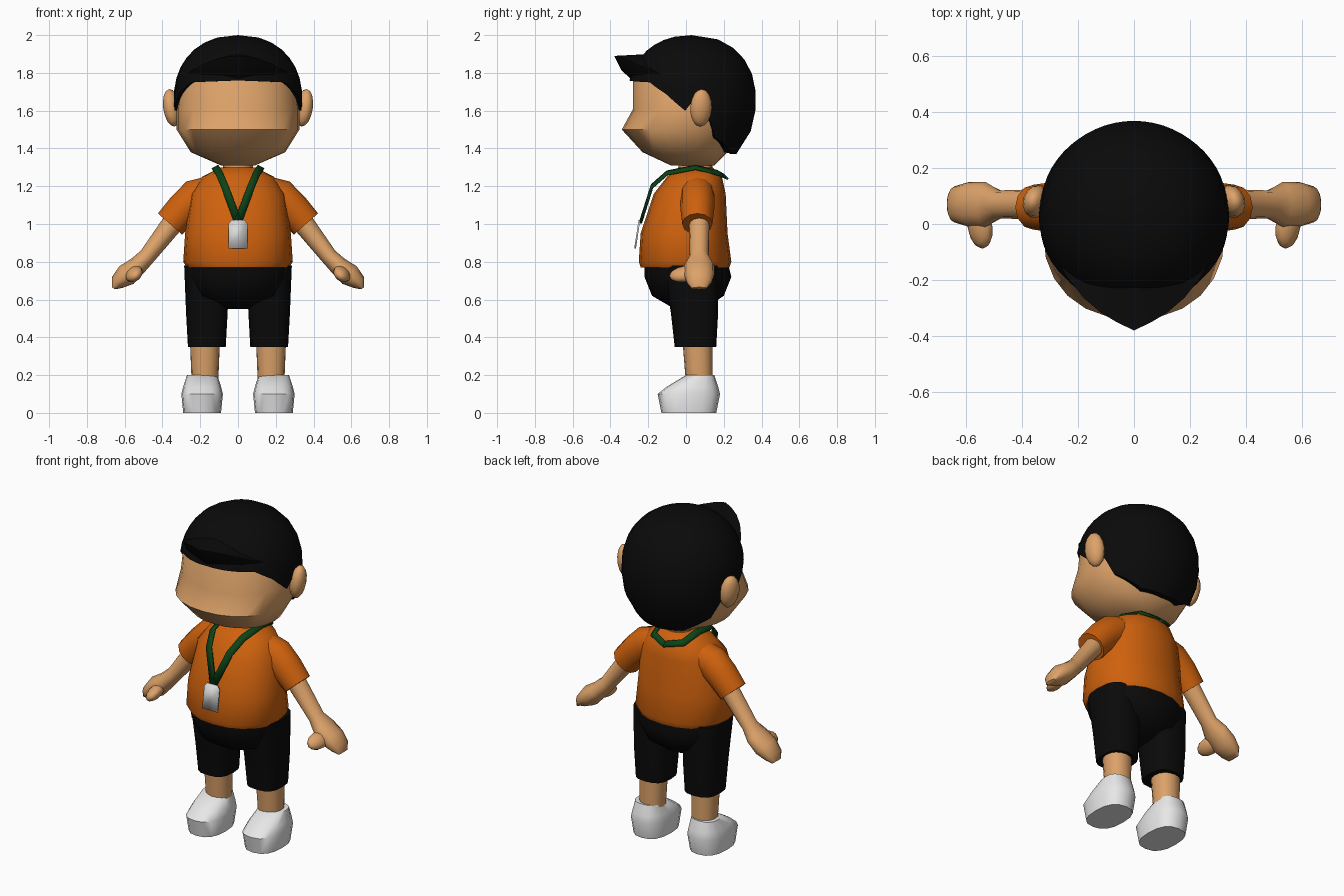
import bpy, bmesh, math
from mathutils import Vector, Matrix, Euler

if "Cube" in bpy.data.objects:
    bpy.data.objects.remove(bpy.data.objects["Cube"])


def material(name, red, green, blue):
    mat = bpy.data.materials.new(name)
    mat.use_nodes = True
    colour = (red, green, blue, 1)
    mat.diffuse_color = colour
    mat.node_tree.nodes["Principled BSDF"].inputs["Base Color"].default_value = colour
    return mat


skin = material("skin", .72, .36, .14)
black = material("black", .003, .003, .003)
orange = material("orange", .62, .12, .004)
dark_green = material("dark green", .004, .055, .008)
white = material("white", .8, .8, .8)
badge_grey = material("badge grey", .7, .7, .7)


def finish(name, bm, mat, mirror=False, merge=True, thickness=0):
    """Turn a bmesh into a smooth object, mirrored or thickened on request."""
    bmesh.ops.remove_doubles(bm, verts=bm.verts, dist=.001)
    bmesh.ops.recalc_face_normals(bm, faces=bm.faces)
    mesh = bpy.data.meshes.new(name)
    bm.to_mesh(mesh)
    bm.free()
    mesh.materials.append(mat)
    mesh.shade_smooth()
    mesh.set_sharp_from_angle(angle=math.radians(50))
    part = bpy.data.objects.new(name, mesh)
    bpy.context.collection.objects.link(part)
    if mirror:
        modifier = part.modifiers.new("mirror", "MIRROR")
        modifier.use_mirror_merge = merge
    if thickness:
        modifier = part.modifiers.new("thickness", "SOLIDIFY")
        modifier.thickness = thickness
        modifier.offset = 0


def grid(bm, rows, closed=False):
    """Join rows of points with quads."""
    rows = [[bm.verts.new(point) for point in row] for row in rows]
    count = len(rows[0])
    for lower, upper in zip(rows, rows[1:]):
        for i in range(count if closed else count - 1):
            j = (i + 1) % count
            bm.faces.new((lower[i], lower[j], upper[j], upper[i]))
    return rows


def tube(name, rings, mat, sides, power, **options):
    """Skin over rounded rings, each a centre and two half axes."""
    def bulge(value):
        return math.copysign(abs(value) ** (2 / power), value)

    turns = [math.tau * i / sides for i in range(sides)]
    bm = bmesh.new()
    rows = grid(bm, [[centre + across * bulge(math.cos(turn)) + along * bulge(math.sin(turn))
                      for turn in turns] for centre, across, along in rings], closed=True)
    bm.faces.new(rows[0])
    bm.faces.new(rows[-1])
    finish(name, bm, mat, **options)


def stack(name, levels, mat, x=0, sides=16, power=2.2, **options):
    """Level rings, each a height, half width, front and back."""
    rings = [(Vector((x, (front + back) / 2, z)), Vector((width, 0, 0)),
              Vector((0, (back - front) / 2, 0))) for z, width, front, back in levels]
    tube(name, rings, mat, sides, power, **options)


def limb(name, stations, y, mat):
    """Mirrored rings square to a path, each x, z, half depth and half thickness."""
    rings = []
    for i, (x, z, depth, thick) in enumerate(stations):
        before, after = stations[max(i - 1, 0)], stations[min(i + 1, len(stations) - 1)]
        run = Vector((after[0] - before[0], 0, after[1] - before[1])).normalized()
        rings.append((Vector((x, y, z)), Vector((-run.z, 0, run.x)) * thick,
                      Vector((0, depth, 0))))
    tube(name, rings, mat, sides=12, power=2, mirror=True)


def ellipsoid_pair(name, centre, radii, turn, mat):
    bm = bmesh.new()
    bmesh.ops.create_uvsphere(bm, u_segments=12, v_segments=8, radius=1,
                              matrix=Matrix.LocRotScale(Vector(centre), Euler(turn), Vector(radii)))
    finish(name, bm, mat, mirror=True)


# Head with a forward muzzle, neck and ears
stack("head", [(1.31, .09, -.08, .15), (1.38, .25, -.23, .22), (1.5, .325, -.34, .28),
               (1.61, .325, -.28, .31), (1.77, .3, -.28, .29), (1.9, .2, -.18, .2)],
      skin, sides=24)
stack("neck", [(1.24, .08, -.04, .14), (1.34, .08, -.04, .14)], skin)
ellipsoid_pair("ears", (.35, .08, 1.615), (.045, .06, .1), (0, .15, .3), skin)

# Hair cap: a full dome cut along a hem given by angle from the front
HEM = [(0, 1.76), (48, 1.75), (66, 1.69), (84, 1.6), (94, 1.67), (107, 1.55),
       (114, 1.46), (144, 1.38), (180, 1.37)]


def hem_height(angle):
    for (start, z), (end, next_z) in zip(HEM, HEM[1:]):
        if angle <= end:
            return z + (next_z - z) * (angle - start) / (end - start)


def dome_point(angle, z, scale=1):
    drop = abs(z - 1.66) / (.34 if z > 1.66 else .38)
    radius = scale * .34 * max(0, 1 - drop ** 2.2) ** (1 / 2.2)
    turn = math.radians(angle)
    return radius * math.sin(turn), .03 - radius * math.cos(turn), z


bm = bmesh.new()
columns = []
for angle in range(0, 181, 6):
    hem = hem_height(angle)
    column = [dome_point(angle, 2 - (2 - hem) * (k / 8) ** 1.6) for k in range(9)]
    columns.append(column + [dome_point(angle, hem, scale=.86)])
grid(bm, columns)
finish("hair", bm, black, mirror=True)

# Fringe: a pointed peak over the forehead, fading into the temples
bm = bmesh.new()
columns = []
for step in range(6):
    x = .06 * step
    y = -.38 + .45 * x + 6 * x ** 3
    z = 1.89 - 1.3 * x * x
    columns.append([(x * .7, y * .5, z + .01), (x, y, z), (x, y * .9, z / 2 + .87),
                    (x * .95, y * .75, 1.76), (x * .7, y * .5, 1.79)])
grid(bm, columns)
finish("fringe", bm, black, mirror=True)

# Shirt and sleeves
stack("shirt", [(.77, .27, -.24, .23), (.8, .29, -.25, .24), (.95, .28, -.24, .22),
                (1.16, .25, -.17, .21), (1.25, .19, -.1, .19), (1.3, .09, -.04, .14)],
      orange, sides=20)
limb("sleeves", [(.13, 1.18, .09, .08), (.22, 1.14, .09, .1), (.29, 1.08, .09, .09),
                 (.36, 1, .08, .085)], .06, orange)

# Arms ending in mitten hands, with thumbs to the front
limb("arms", [(.31, 1.05, .055, .06), (.48, .83, .05, .045), (.53, .78, .08, .05),
              (.59, .73, .08, .06), (.64, .69, .065, .04), (.66, .66, .04, .01)], .07, skin)
ellipsoid_pair("thumbs", (.55, -.01, .735), (.05, .08, .035), (.2, .7, 0), skin)

# Shorts: seat and two legs
stack("shorts_seat", [(.55, .06, -.06, .1), (.62, .22, -.18, .2), (.72, .27, -.22, .24),
                      (.8, .27, -.22, .22)], black, sides=20)
stack("shorts_legs", [(.35, .1, -.06, .16), (.53, .11, -.08, .17), (.78, .12, -.12, .17)],
      black, x=.165, power=2.8, mirror=True)

# Lower legs and shoes
stack("lower_legs", [(.15, .07, 0, .14), (.4, .08, -.02, .14)], skin, x=.175, mirror=True)
stack("shoes", [(0, .1, -.13, .16), (.1, .11, -.15, .18), (.14, .1, -.1, .17),
                (.2, .08, 0, .15)], white, x=.19, power=2.5, mirror=True)

# Lanyard ribbon round the neck, meeting in a V on the chest
path = [Vector(point) for point in [(0, -.24, 1.01), (.07, -.18, 1.2), (.1, -.1, 1.27),
                                    (.12, .05, 1.3), (.1, .17, 1.27), (0, .21, 1.25)]]
bm = bmesh.new()
rows = []
for i, point in enumerate(path):
    run = path[min(i + 1, len(path) - 1)] - path[max(i - 1, 0)]
    outward = point - Vector((0, .04, 1.08))
    side = run.cross(outward).normalized() * .02
    if point == path[-1]:
        side.x = 0
    rows.append([point - side, point + side])
grid(bm, rows)
finish("lanyard", bm, dark_green, mirror=True, merge=False, thickness=.01)

# Badge: a tilted card with clipped top corners
bm = bmesh.new()
right_edge = [(.05, .87), (.05, 1), (.035, 1.02)]
outline = right_edge + [(-x, z) for x, z in reversed(right_edge)]
bm.faces.new([bm.verts.new((x, .15 * z - .4, z)) for x, z in outline])
finish("badge", bm, badge_grey, thickness=.009)
